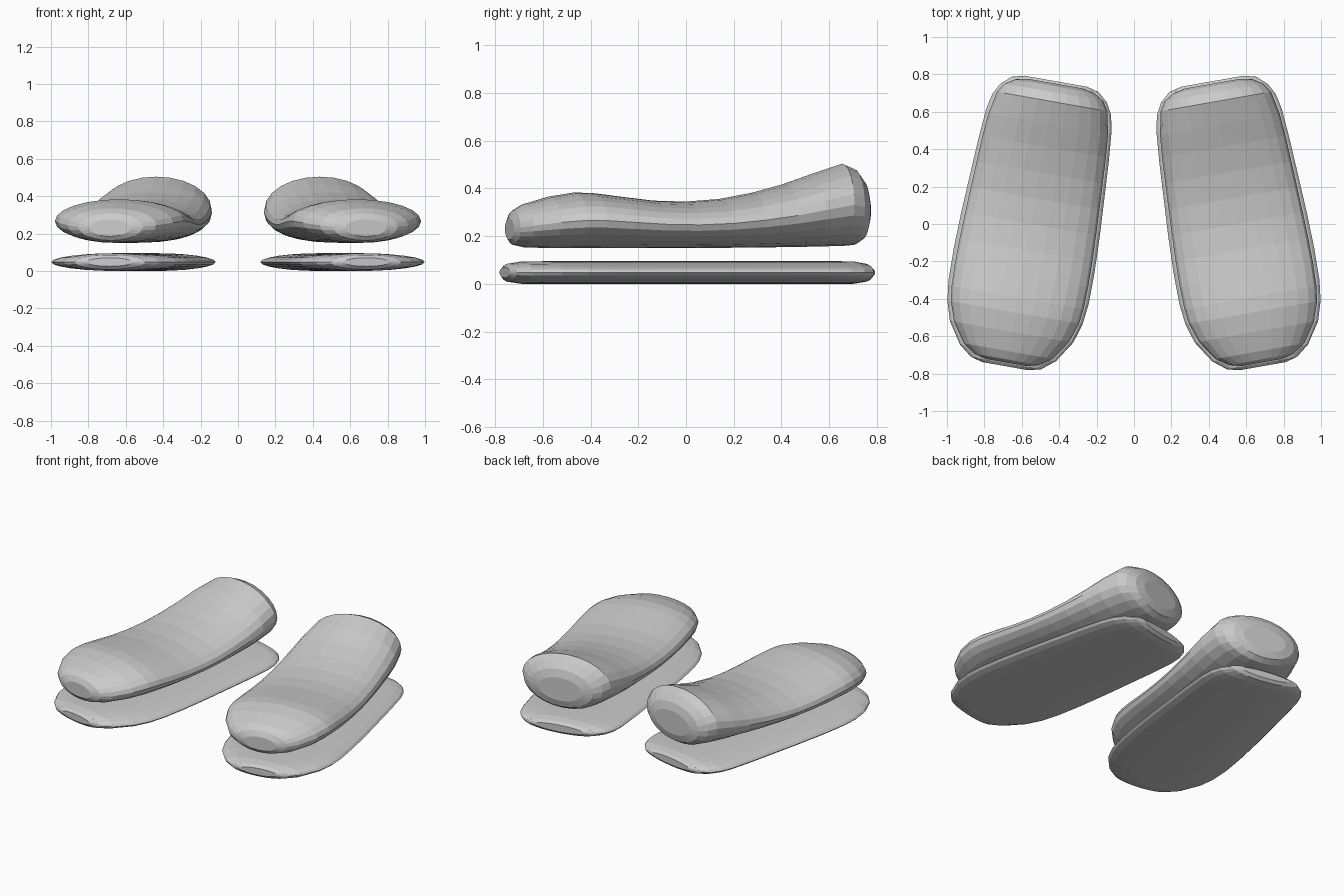
import bpy, bmesh, math

SIDES = 24
TURN = math.radians(10)      # toes point outward
OFFSET = 0.553               # distance of each shoe from the middle

grey = bpy.data.materials.new("plain grey")
grey.diffuse_color = (0.6, 0.6, 0.6, 1)

# Cross-sections along the shoe: length position, half width, bottom z, top z
SOLE = [(-0.772, 0.125, 0.025, 0.070), (-0.755, 0.19, 0.008, 0.085), (-0.70, 0.26, 0.0, 0.094),
        (-0.585, 0.335, 0.0, 0.095), (-0.48, 0.367, 0.0, 0.095), (-0.37, 0.38, 0.0, 0.095),
        (-0.2, 0.382, 0.0, 0.095), (0.0, 0.376, 0.0, 0.095), (0.2, 0.365, 0.0, 0.095),
        (0.4, 0.354, 0.0, 0.095), (0.57, 0.34, 0.0, 0.095), (0.65, 0.322, 0.0, 0.095),
        (0.71, 0.29, 0.0, 0.094), (0.758, 0.235, 0.008, 0.085), (0.775, 0.17, 0.025, 0.070)]
UPPER = [(-0.752, 0.11, 0.185, 0.275), (-0.735, 0.175, 0.163, 0.308), (-0.69, 0.24, 0.153, 0.335),
         (-0.585, 0.312, 0.15, 0.366), (-0.48, 0.348, 0.15, 0.383), (-0.40, 0.358, 0.15, 0.381),
         (-0.28, 0.362, 0.15, 0.366), (-0.14, 0.36, 0.15, 0.349), (0.0, 0.355, 0.15, 0.345),
         (0.14, 0.349, 0.151, 0.356), (0.28, 0.342, 0.152, 0.382), (0.42, 0.335, 0.154, 0.420),
         (0.54, 0.325, 0.156, 0.463), (0.665, 0.30, 0.159, 0.504), (0.715, 0.268, 0.163, 0.482),
         (0.748, 0.215, 0.185, 0.437), (0.762, 0.15, 0.23, 0.385)]


def loft(name, sections, side):
    """Skin oval rings along the shoe, then turn it and place it on one side."""
    bm = bmesh.new()
    rings = []
    for pos, half, low, high in sections:
        ring = []
        for i in range(SIDES):
            a = 2 * math.pi * i / SIDES
            x = half * math.cos(a)
            z = (low + high) / 2 + (high - low) / 2 * math.sin(a)
            wx = OFFSET + x * math.cos(TURN) - pos * math.sin(TURN)
            wy = x * math.sin(TURN) + pos * math.cos(TURN)
            ring.append(bm.verts.new((side * wx, wy, z)))
        rings.append(ring)
    for r, s in zip(rings, rings[1:]):
        for i in range(SIDES):
            j = (i + 1) % SIDES
            bm.faces.new((r[i], r[j], s[j], s[i]))
    bm.faces.new(rings[0])
    bm.faces.new(rings[-1])
    bmesh.ops.recalc_face_normals(bm, faces=bm.faces)
    mesh = bpy.data.meshes.new(name)
    bm.to_mesh(mesh)
    bm.free()
    mesh.materials.append(grey)
    bpy.context.collection.objects.link(bpy.data.objects.new(name, mesh))


for label, side in (("right", 1), ("left", -1)):
    loft(label + "_sole", SOLE, side)
    loft(label + "_upper", UPPER, side)
